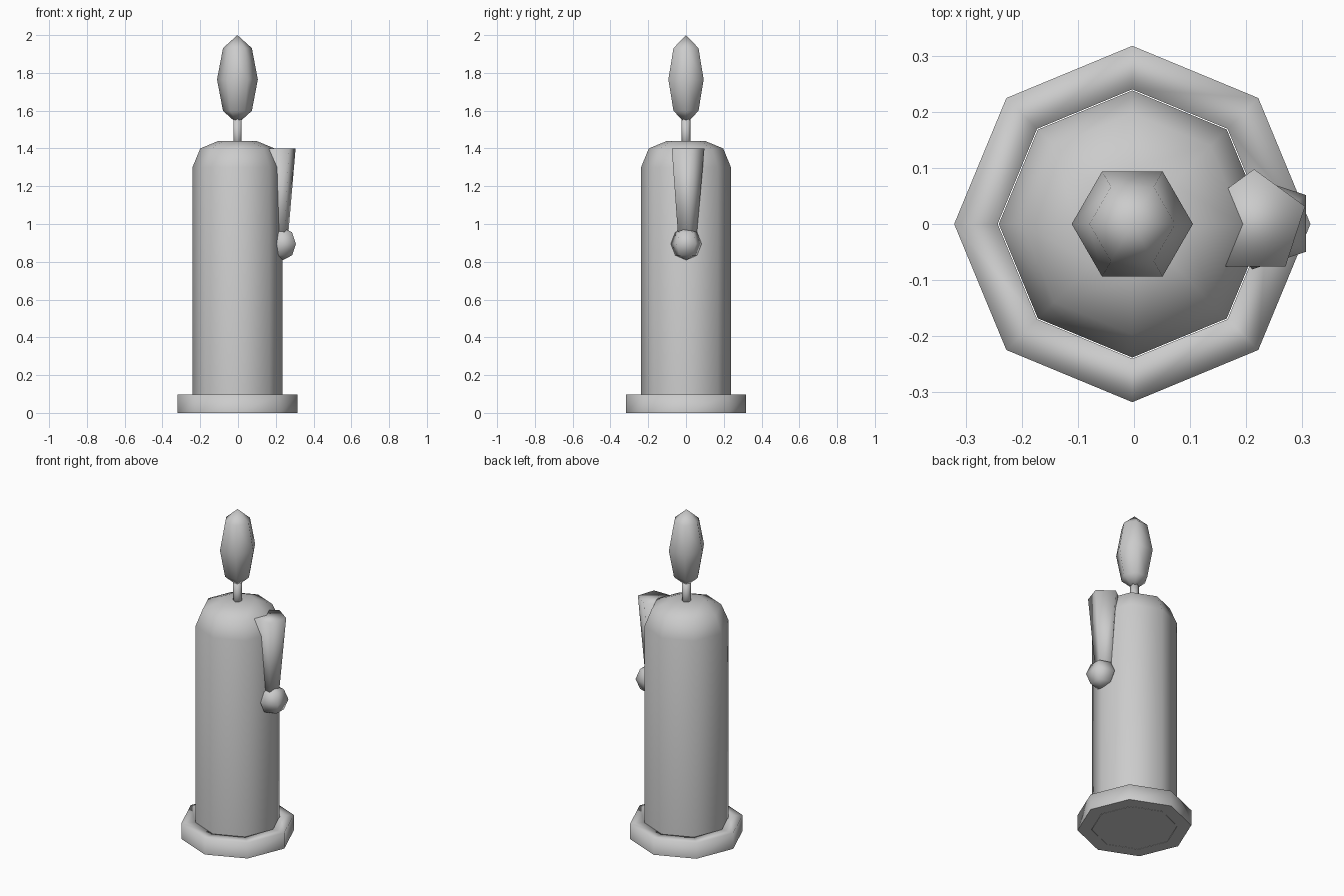
import bpy, bmesh, math

if "Cube" in bpy.data.objects:
    bpy.data.objects.remove(bpy.data.objects["Cube"])

AXIS_X = -0.003

grey = bpy.data.materials.new("plain_grey")
grey.diffuse_color = (0.6, 0.6, 0.6, 1)
grey.use_nodes = True
grey.node_tree.nodes["Principled BSDF"].inputs["Base Color"].default_value = grey.diffuse_color


def finish(bm, name):
    """Turn a bmesh into a smooth shaded grey object."""
    bmesh.ops.recalc_face_normals(bm, faces=bm.faces)
    for f in bm.faces:
        # the flat underside stays flat shaded
        f.smooth = not (f.normal.z < -0.99 and f.calc_center_median().z < 0.01)
    me = bpy.data.meshes.new(name)
    bm.to_mesh(me)
    bm.free()
    me.materials.append(grey)
    ob = bpy.data.objects.new(name, me)
    bpy.context.collection.objects.link(ob)
    return ob


def lathe(name, profile, sides, center=(AXIS_X, 0), turn=0.0, closed=False):
    """Stack rings of (radius, z); cap the ends, or join them into a closed ring."""
    bm = bmesh.new()
    rings = []
    for r, z in profile:
        ring = []
        for i in range(sides):
            a = turn + math.tau * i / sides
            ring.append(bm.verts.new((center[0] + r * math.cos(a),
                                      center[1] + r * math.sin(a), z)))
        rings.append(ring)
    pairs = list(zip(rings, rings[1:]))
    if closed:
        pairs.append((rings[-1], rings[0]))
    else:
        bm.faces.new(rings[0][::-1])
        bm.faces.new(rings[-1])
    for lo, hi in pairs:
        for i in range(sides):
            j = (i + 1) % sides
            bm.faces.new((lo[i], lo[j], hi[j], hi[i]))
    return finish(bm, name)


def ball(name, sides, center, radius, height, turn):
    """Low-poly sphere with four bands, half-height given separately."""
    bm = bmesh.new()
    bmesh.ops.create_uvsphere(bm, u_segments=sides, v_segments=4, radius=1)
    # first vertex direction is +x, so turn it into place
    c, s = math.cos(turn), math.sin(turn)
    for v in bm.verts:
        x, y, z = v.co
        v.co = (center[0] + radius * (c * x - s * y),
                center[1] + radius * (s * x + c * y),
                center[2] + height * z)
    return finish(bm, name)


# octagonal dish around the foot
lathe("base_dish", [(0.24, 0), (0.3175, 0), (0.3175, 0.097), (0.24, 0.097)], 8, closed=True)

# wax column with rounded shoulder
lathe("candle_body", [(0.238, 0), (0.238, 1.30), (0.197, 1.40), (0.10, 1.44)], 8)

# wick and flame
lathe("wick", [(0.025, 1.40), (0.025, 1.56)], 6, turn=math.pi / 2)
ball("flame", 6, (AXIS_X, 0, 1.765), 0.108, 0.235, math.pi / 2)

# wax drip running down the side, ending in a bead
lathe("wax_drip", [(0.05, 0.89), (0.0956, 1.40)], 5, center=(0.214, 0.002), turn=math.pi / 2)
ball("drip_bead", 5, (0.237, 0.001, 0.895), 0.086, 0.086, math.pi / 2)
